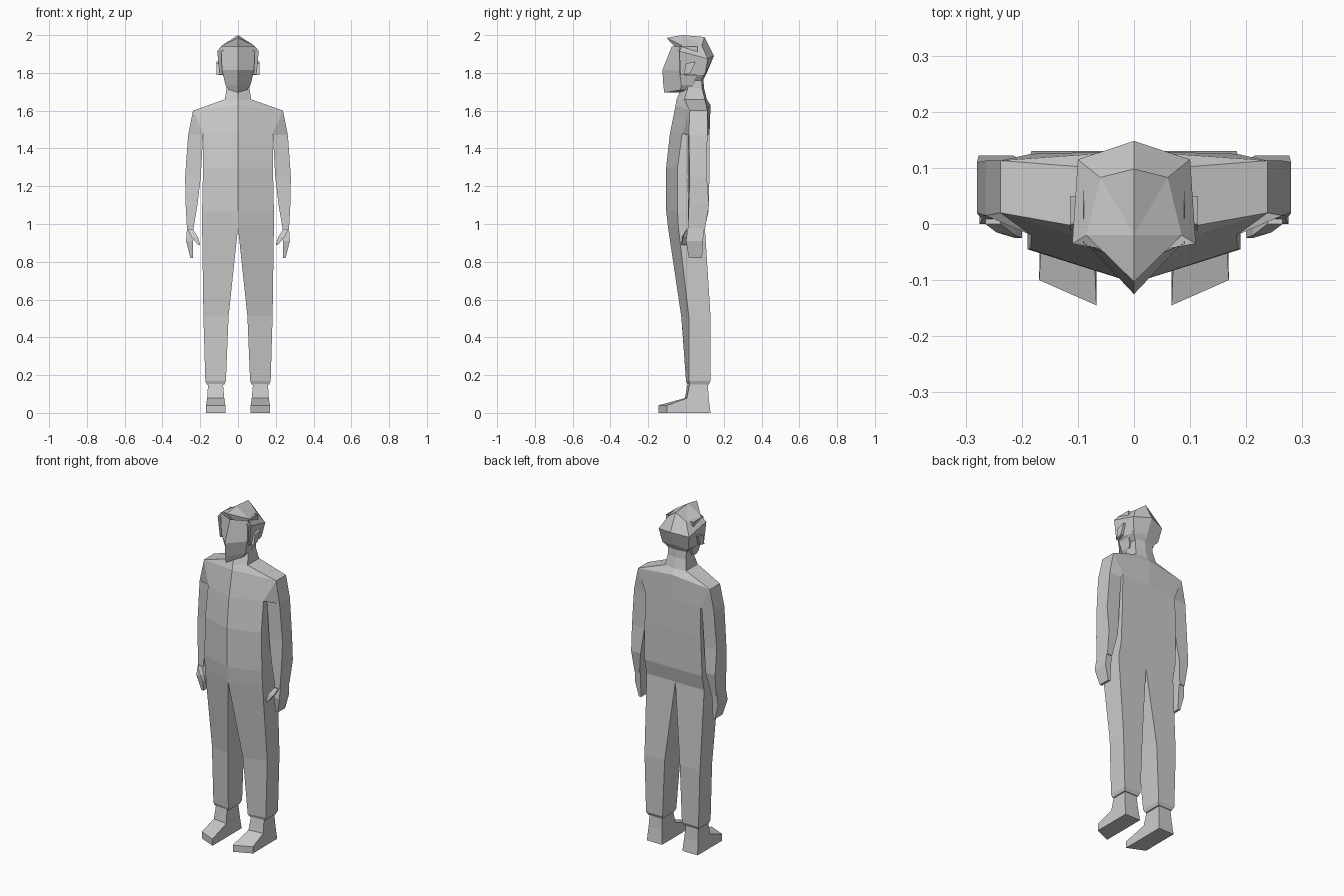
import bpy
import bmesh

old_cube = bpy.data.objects.get("Cube")
if old_cube:
    bpy.data.objects.remove(old_cube, do_unlink=True)

# One plain colour for the whole figure
grey = bpy.data.materials.new("light_grey")
grey.use_nodes = True
colour = (.6, .6, .6, 1)
grey.diffuse_color = colour
grey.node_tree.nodes["Principled BSDF"].inputs["Base Color"].default_value = colour


def ring(z, inner, outer, front, side, back, back_mid=None, drop=0):
    """Section of four corners: inner front, outer front, outer back, inner back."""
    if back_mid is None:
        back_mid = back
    return [(inner, front, z), (outer, side, z - drop),
            (outer, back, z - drop), (inner, back_mid, z)]


def loft(name, rings, closed=True, cap_start=False, cap_end=False):
    """Skin a row of sections into a flat-shaded part, mirrored across x."""
    bm = bmesh.new()
    loops = [[bm.verts.new(point) for point in section] for section in rings]
    count = len(loops[0])
    for low, high in zip(loops, loops[1:]):
        for i in range(count if closed else count - 1):
            j = (i + 1) % count
            bm.faces.new((low[i], low[j], high[j], high[i]))
    if cap_start:
        bm.faces.new(loops[0][::-1])
    if cap_end:
        bm.faces.new(loops[-1])
    bmesh.ops.remove_doubles(bm, verts=bm.verts, dist=.0005)
    bmesh.ops.recalc_face_normals(bm, faces=bm.faces)
    mesh = bpy.data.meshes.new(name)
    bm.to_mesh(mesh)
    bm.free()
    mesh.materials.append(grey)
    part = bpy.data.objects.new(name, mesh)
    bpy.context.scene.collection.objects.link(part)
    mirror = part.modifiers.new("Mirror", "MIRROR")
    mirror.use_axis[0] = True
    mirror.use_clip = True
    return part


# Torso, open along the middle, running up into the shoulders and neck
crotch = ring(z=.98, inner=0, outer=.19, front=-.095, side=-.04, back=.1)
armpit = ring(z=1.48, inner=0, outer=.183, front=-.085, side=-.02, back=.125)
shoulder = ring(z=1.63, inner=0, outer=.238, front=-.055, side=.02,
                back=.113, back_mid=.13, drop=.03)
loft("torso", [
    crotch,
    ring(z=1.07, inner=0, outer=.19, front=-.105, side=-.045, back=.12),
    ring(z=1.3, inner=0, outer=.185, front=-.105, side=-.045, back=.125),
    armpit,
    shoulder,
    ring(z=1.66, inner=0, outer=.07, front=-.05, side=-.01, back=.1, back_mid=.11),
    ring(z=1.72, inner=0, outer=.06, front=-.025, side=.01, back=.085, back_mid=.095),
    ring(z=1.82, inner=0, outer=.06, front=-.025, side=.01, back=.08, back_mid=.09),
], closed=False)

# Trouser legs with a tucked hem
loft("trouser_leg", [
    crotch,
    ring(z=.51, inner=.05, outer=.183, front=-.025, side=.015, back=.13),
    ring(z=.17, inner=.064, outer=.173, front=0, side=.015, back=.13),
    ring(z=.15, inner=.072, outer=.165, front=.01, side=.02, back=.12),
], cap_end=True)

# Shoes: ankle, then a wedge to the slanted toe
loft("shoe", [
    ring(z=.16, inner=.08, outer=.158, front=.01, side=.02, back=.115),
    ring(z=.08, inner=.073, outer=.163, front=-.005, side=.005, back=.12),
    ring(z=0, inner=.067, outer=.168, front=-.005, side=.005, back=.13),
], cap_start=True, cap_end=True)
loft("shoe_toe", [
    [(.073, 0, .08), (.163, .01, .08), (.168, .01, 0), (.067, 0, 0)],
    [(.067, -.145, .04), (.169, -.1, .04), (.169, -.1, 0), (.067, -.145, 0)],
], cap_start=True, cap_end=True)

# Sleeves: the first section slants from the shoulder to the armpit
loft("arm", [
    [armpit[1], shoulder[1], shoulder[2], armpit[2]],
    ring(z=1.47, inner=.185, outer=.264, front=.01, side=.015, back=.113),
    ring(z=1.25, inner=.197, outer=.28, front=.012, side=.02, back=.11),
    ring(z=1.1, inner=.215, outer=.277, front=.01, side=.015, back=.122),
    ring(z=.97, inner=.237, outer=.27, front=.01, side=.01, back=.1),
], cap_end=True)

# Hands with a short thumb
loft("hand", [
    ring(z=.98, inner=.235, outer=.27, front=.01, side=.01, back=.095),
    ring(z=.91, inner=.237, outer=.275, front=0, side=0, back=.09),
    ring(z=.82, inner=.237, outer=.252, front=.015, side=.015, back=.085),
], cap_start=True, cap_end=True)
loft("thumb", [
    ring(z=.97, inner=.238, outer=.265, front=0, side=0, back=.04),
    ring(z=.93, inner=.212, outer=.245, front=-.02, side=-.015, back=.02),
    ring(z=.89, inner=.2, outer=.212, front=-.025, side=-.025, back=0),
], cap_start=True, cap_end=True)

# Face: wedge with its ridge down the middle
loft("face", [
    ring(z=1.94, inner=0, outer=.09, front=-.075, side=-.035, back=.06),
    ring(z=1.815, inner=0, outer=.085, front=-.125, side=-.035, back=.06),
    ring(z=1.735, inner=0, outer=.066, front=-.12, side=-.025, back=.04),
    ring(z=1.695, inner=0, outer=.05, front=-.115, side=-.03, back=.01, drop=-.015),
], closed=False, cap_end=True)

# Hair: a faceted cap with a pointed fringe
brow = [(0, -.055, 1.935), (.11, -.035, 1.915), (.1, .115, 1.875), (0, .148, 1.89)]
crown = [(0, -.103, 1.985), (.085, -.02, 1.945), (.06, .083, 1.945), (0, .098, 1.99)]
loft("hair", [
    [(0, .02, 1.8), (.098, -.03, 1.79), (.085, .1, 1.79), (0, .11, 1.8)],
    brow,
    crown,
    [(0, -.02, 2)] * len(crown),
], closed=False)
loft("nape", [
    ring(z=1.8, inner=0, outer=.09, front=-.02, side=-.02, back=.1, back_mid=.11),
    ring(z=1.76, inner=0, outer=.06, front=0, side=.01, back=.08, back_mid=.09),
], closed=False)

# Ears: slanted blocks on the sides of the head
loft("ear", [
    [(x, -.012, 1.79), (x, .025, 1.8), (x, .05, 1.86), (x, 0, 1.85)]
    for x in (.09, .113)
], cap_start=True, cap_end=True)
